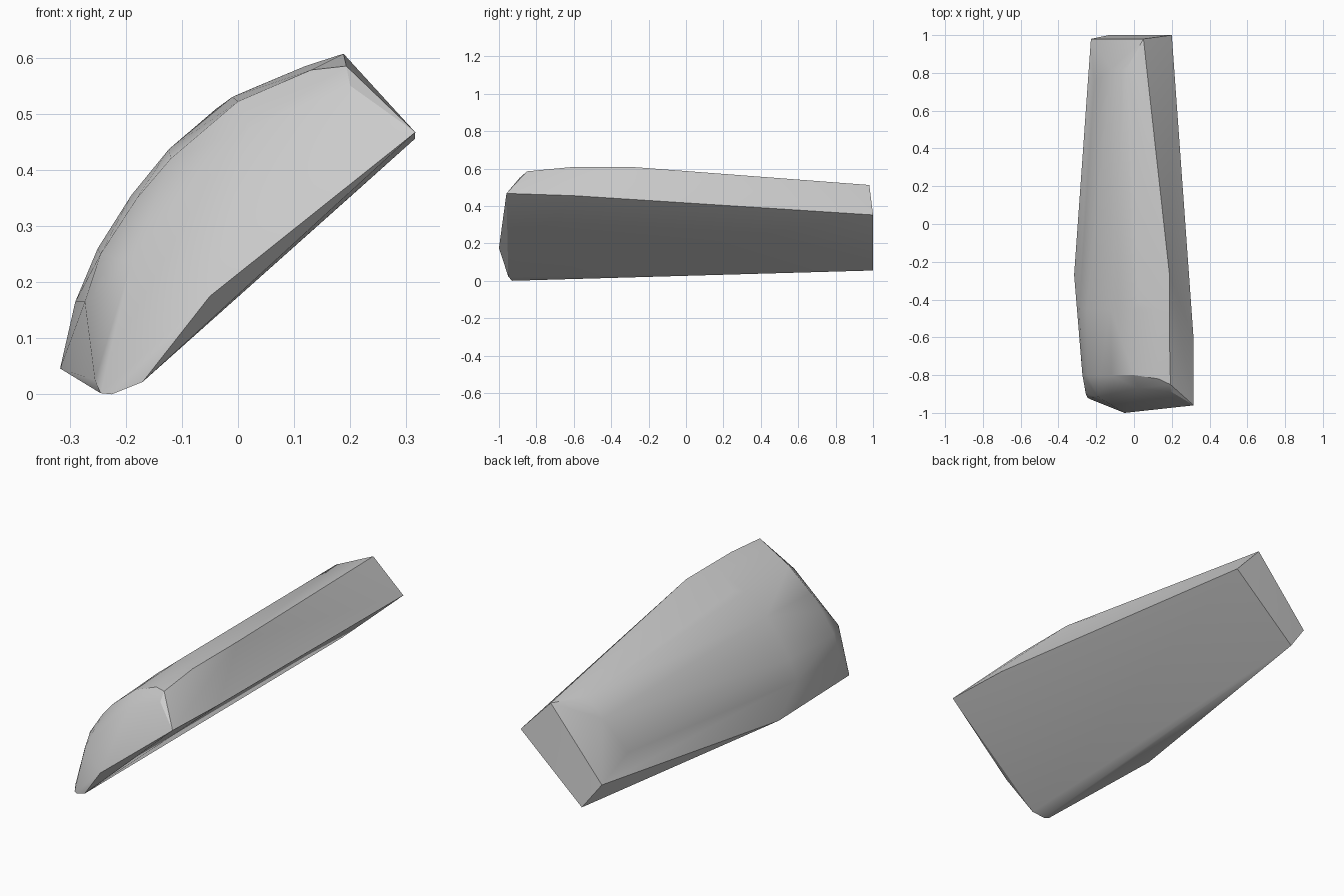
import bpy, bmesh, math

# Cross-sections along the length: (x, y, z) corners of a convex tapered shell
back_end = [(0.2, 1.0, 0.352), (-0.133, 1.0, 0.055),
            (0.05, 0.98, 0.512), (-0.228, 0.98, 0.183)]
back_shoulder = [(-0.04, 0.82, 0.508), (-0.12, 0.82, 0.418), (-0.21, 0.75, 0.25)]
# Widest section: arched profile in x, z at varying stations
middle = [(-0.317, -0.27, 0.046), (-0.29, -0.45, 0.165), (-0.25, -0.45, 0.26),
          (-0.19, -0.45, 0.355), (-0.123, -0.45, 0.437), (-0.01, -0.45, 0.53),
          (0.02, -0.4, 0.543), (0.12, -0.45, 0.585), (0.188, -0.27, 0.607),
          (0.188, -0.62, 0.607), (0.315, -0.6, 0.455)]
# Rounded front rim
front_rim = [(-0.255, -0.9, 0.025), (-0.273, -0.8, 0.165), (-0.245, -0.8, 0.25),
             (-0.18, -0.8, 0.35), (-0.12, -0.8, 0.42), (0.0, -0.8, 0.522),
             (0.13, -0.82, 0.578), (0.193, -0.85, 0.585)]
# Blunt front end and lower lip
front_end = [(-0.245, -0.92, 0.002), (-0.225, -0.93, 0.0), (-0.17, -0.95, 0.022),
             (-0.19, -0.915, 0.235), (0.02, -0.87, 0.475), (0.2, -0.89, 0.55),
             (-0.05, -1.0, 0.175), (0.316, -0.96, 0.467)]

# Skin the sections into one closed shell
bm = bmesh.new()
for p in back_end + back_shoulder + middle + front_rim + front_end:
    bm.verts.new(p)
hull = bmesh.ops.convex_hull(bm, input=bm.verts[:])
loose = [v for v in bm.verts if not v.link_faces]
bmesh.ops.delete(bm, geom=loose, context='VERTS')
bmesh.ops.recalc_face_normals(bm, faces=bm.faces[:])
mesh = bpy.data.meshes.new("tapered_shell")
bm.to_mesh(mesh)
bm.free()

shell = bpy.data.objects.new("tapered_shell", mesh)
bpy.context.collection.objects.link(shell)
grey = bpy.data.materials.new("light_grey")
grey.diffuse_color = (0.6, 0.6, 0.6, 1.0)
mesh.materials.append(grey)

# Soft arch, crisp base and end edges
bpy.context.view_layer.objects.active = shell
shell.select_set(True)
bpy.ops.object.shade_smooth_by_angle(angle=math.radians(30))
